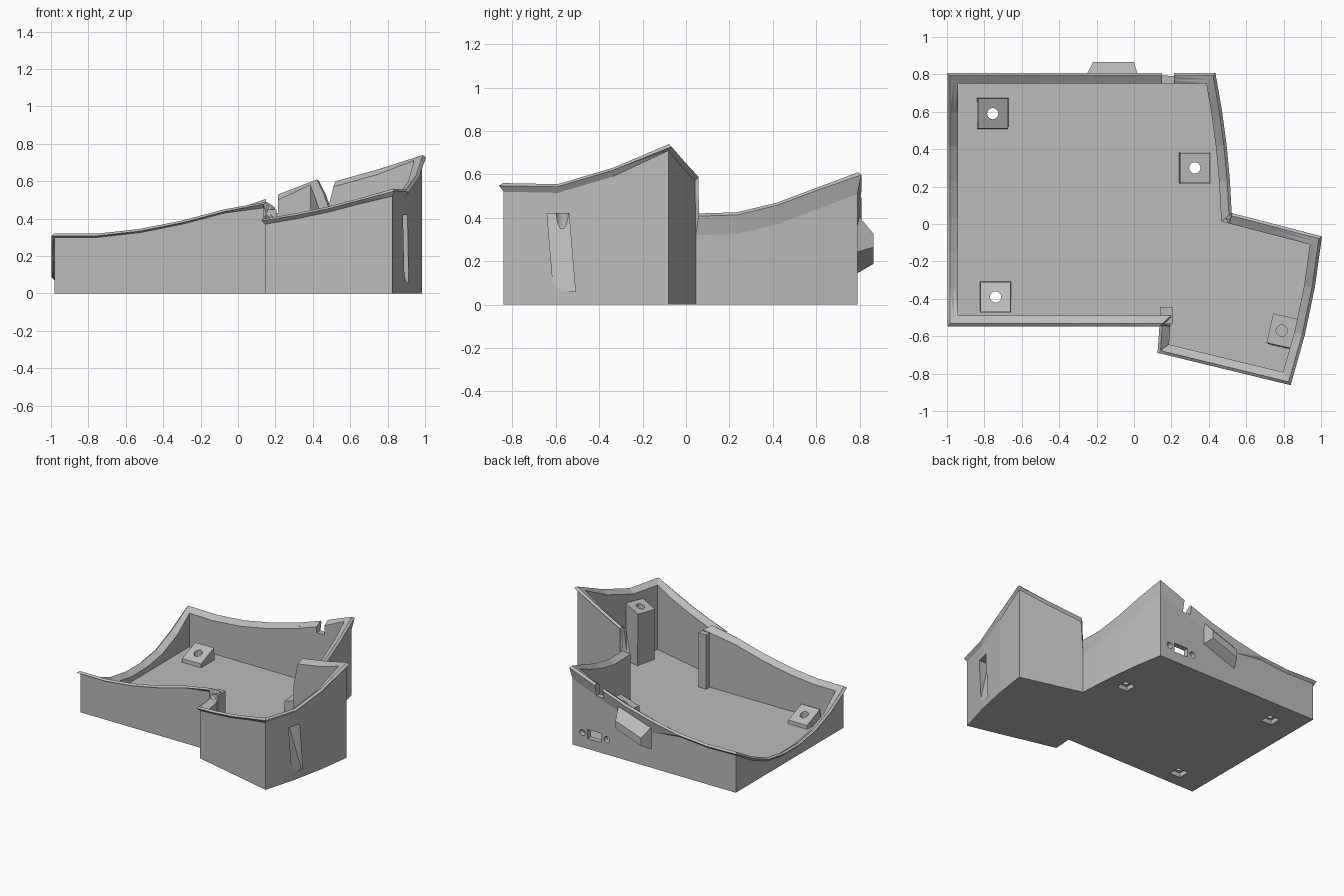
import bpy, bmesh, math
from mathutils import Vector, Matrix

cube = bpy.data.objects.get("Cube")
if cube:
    bpy.data.objects.remove(cube, do_unlink=True)

grey = bpy.data.materials.new("plain grey")
grey.use_nodes = True
grey.diffuse_color = (0.5, 0.5, 0.5, 1)
grey.node_tree.nodes["Principled BSDF"].inputs["Base Color"].default_value = grey.diffuse_color

WALL, FLOOR, FLARE = 0.04, 0.03, 0.018


def make(name, bm):
    bmesh.ops.recalc_face_normals(bm, faces=bm.faces)
    mesh = bpy.data.meshes.new(name)
    bm.to_mesh(mesh)
    bm.free()
    mesh.materials.append(grey)
    ob = bpy.data.objects.new(name, mesh)
    bpy.context.collection.objects.link(ob)
    return ob


def block(name, lower, upper):
    """Solid between two matching four-sided rings."""
    bm = bmesh.new()
    a = [bm.verts.new(p) for p in lower]
    b = [bm.verts.new(p) for p in upper]
    bm.faces.new(a)
    bm.faces.new(b)
    for i in range(4):
        j = (i + 1) % 4
        bm.faces.new((a[i], a[j], b[j], b[i]))
    return make(name, bm)


def box(name, x0, x1, y0, y1, z0, z1):
    ring = [(x0, y0), (x1, y0), (x1, y1), (x0, y1)]
    return block(name, [(*p, z0) for p in ring], [(*p, z1) for p in ring])


def cylinder(name, centre, radius, depth, turn=0):
    bm = bmesh.new()
    m = Matrix.Translation(centre) @ Matrix.Rotation(turn, 4, "X")
    bmesh.ops.create_cone(bm, cap_ends=True, segments=20, radius1=radius,
                          radius2=radius, depth=depth, matrix=m)
    return make(name, bm)


def combine(target, tool, operation):
    mod = target.modifiers.new("combine", "BOOLEAN")
    mod.operation, mod.solver, mod.object = operation, "EXACT", tool
    bpy.context.view_layer.objects.active = target
    bpy.ops.object.modifier_apply(modifier=mod.name)
    bpy.data.objects.remove(tool, do_unlink=True)


# Outline: each side has evenly spaced rim heights and a lip depth
outline = []


def side(start, end, heights, lip, bow=0):
    a, b = Vector(start), Vector(end)
    out = Vector(((b - a).y, -(b - a).x)).normalized()
    for i, z in enumerate(heights):
        t = i / len(heights)
        p = a.lerp(b, t) + out * bow * 4 * t * (1 - t)
        outline.append((p, z, lip))


front_left, inner_corner = (-0.98, -0.53), (0.155, -0.53)
thumb_left, thumb_front = (0.145, -0.675), (0.825, -0.84)
thumb_back, waist = (0.985, -0.08), (0.505, 0.045)
back_right, back_mid, back_left = (0.42, 0.79), (-0.5, 0.79), (-0.98, 0.79)

side(front_left, inner_corner, (.32, .32, .345, .39, .45), .02)
side(inner_corner, (0.154, -0.545), (.49,), .03)
side((0.154, -0.545), thumb_left, (.42,), .03)
side(thumb_left, thumb_front, (.40, .43, .465, .51), .03)
side(thumb_front, thumb_back, (.56, .555, .63), .04, 0.02)
side(thumb_back, (0.52, 0.041), (.74, .665), .03)
side((0.52, 0.041), waist, (.6,), .03)
side(waist, back_right, (.42, .425, .47, .54), .1, 0.015)
side(back_right, back_mid, (.61, .52, .44, .38), .1)
side(back_mid, back_left, (.335, .315), .03)
side(back_left, front_left, (.32, .21, .13, .1, .1, .13, .2), .03)


def offset_point(i, d):
    """Mitred point moved inward by d."""
    p = outline[i][0]
    u = (p - outline[i - 1][0]).normalized()
    v = (outline[(i + 1) % len(outline)][0] - p).normalized()
    n, m = Vector((-u.y, u.x)), Vector((-v.y, v.x))
    return p + (n + m) * d / (1 + n.dot(m))


# Tray shell: outer wall, flared lip, ledge, inner wall and floor
bm = bmesh.new()
rings = []
for i, (p, z, lip) in enumerate(outline):
    section = [(0, 0), (0, z - lip), (-FLARE, z - 0.012), (-0.003, z),
               (0.018, z - 0.015), (WALL, z - 0.03), (WALL, FLOOR)]
    rings.append([bm.verts.new((*offset_point(i, d), h)) for d, h in section])
for a, b in zip(rings, rings[1:] + rings[:1]):
    for k in range(len(a) - 1):
        bm.faces.new((a[k], b[k], b[k + 1], a[k + 1]))
bm.faces.new([r[0] for r in rings])
bm.faces.new([r[-1] for r in rings])
bmesh.ops.triangulate(bm, faces=bm.faces)
tray = make("tray_shell", bm)

# Screw pads: centre, half size, centre height, slope of the top
pads = {"back_pad": (-0.755, 0.59, 0.08, 0.09, 0, 0.4),
        "front_pad": (-0.74, -0.39, 0.08, 0.09, 0, -0.4),
        "side_pad": (0.325, 0.3, 0.08, 0.16, 0.3, 0.1)}
for name, (x, y, r, h, sx, sy) in pads.items():
    ring = [(-r, -r), (r, -r), (r, r), (-r, r)]
    pad = block(name, [(x + u * 1.05, y + v * 1.05, 0.01) for u, v in ring],
                [(x + u, y + v, h + u * sx + v * sy) for u, v in ring])
    combine(tray, pad, "UNION")

# Thumb post leaning against the outer wall
turn = Matrix.Rotation(math.radians(-13), 2)
ring = [turn @ Vector(p) for p in ((-.06, -.08), (.075, -.08), (.075, .08), (-.06, .08))]
post = block("thumb_post", [(0.80 + p.x, -0.58 + p.y, 0.01) for p in ring],
             [(0.785 + p.x, -0.57 + p.y, 0.45 + p.x * 0.3) for p in ring])
combine(tray, post, "UNION")

# Joint post where the front wall meets the thumb part
combine(tray, box("joint_post", 0.14, 0.205, -0.535, -0.445, 0.01, 0.45), "UNION")

# Bulge on the back wall, sloping with the rim
def bulge_ring(x0, x1, y, z0, z1):
    return [(x, y, z + 0.35 * (x + 0.1)) for x, z in ((x0, z0), (x1, z0), (x1, z1), (x0, z1))]

combine(tray, block("back_bulge", bulge_ring(-.27, .03, .765, .19, .4),
                    bulge_ring(-.22, 0, .865, .23, .29)), "UNION")

# Screw holes and square pockets below
for x, y, *rest in pads.values():
    combine(tray, cylinder("screw_hole", (x, y, 0.1), 0.03, 0.5), "DIFFERENCE")
    combine(tray, box("pocket", x - .045, x + .045, y - .045, y + .045, -.1, .035), "DIFFERENCE")
combine(tray, cylinder("post_hole", (0.79, -0.57, 0.5), 0.03, 0.3), "DIFFERENCE")

# Tapered slot in the outer thumb wall
slot = block("slot", [(0.9, -.61, .06), (0.98, -.61, .06), (0.98, -.51, .06), (0.9, -.51, .06)],
             [(0.80, -.64, .42), (0.98, -.64, .42), (0.98, -.54, .42), (0.80, -.54, .42)])
combine(tray, slot, "DIFFERENCE")

# Port, round sockets and cable notch in the back wall
combine(tray, box("port", .17, .29, .7, .9, .08, .15), "DIFFERENCE")
for x in (0.125, 0.335):
    combine(tray, cylinder("socket", (x, 0.8, 0.115), 0.024, 0.2, math.pi / 2), "DIFFERENCE")
combine(tray, box("notch", .15, .215, .7, .9, .43, .8), "DIFFERENCE")

for poly in tray.data.polygons:
    poly.use_smooth = False
